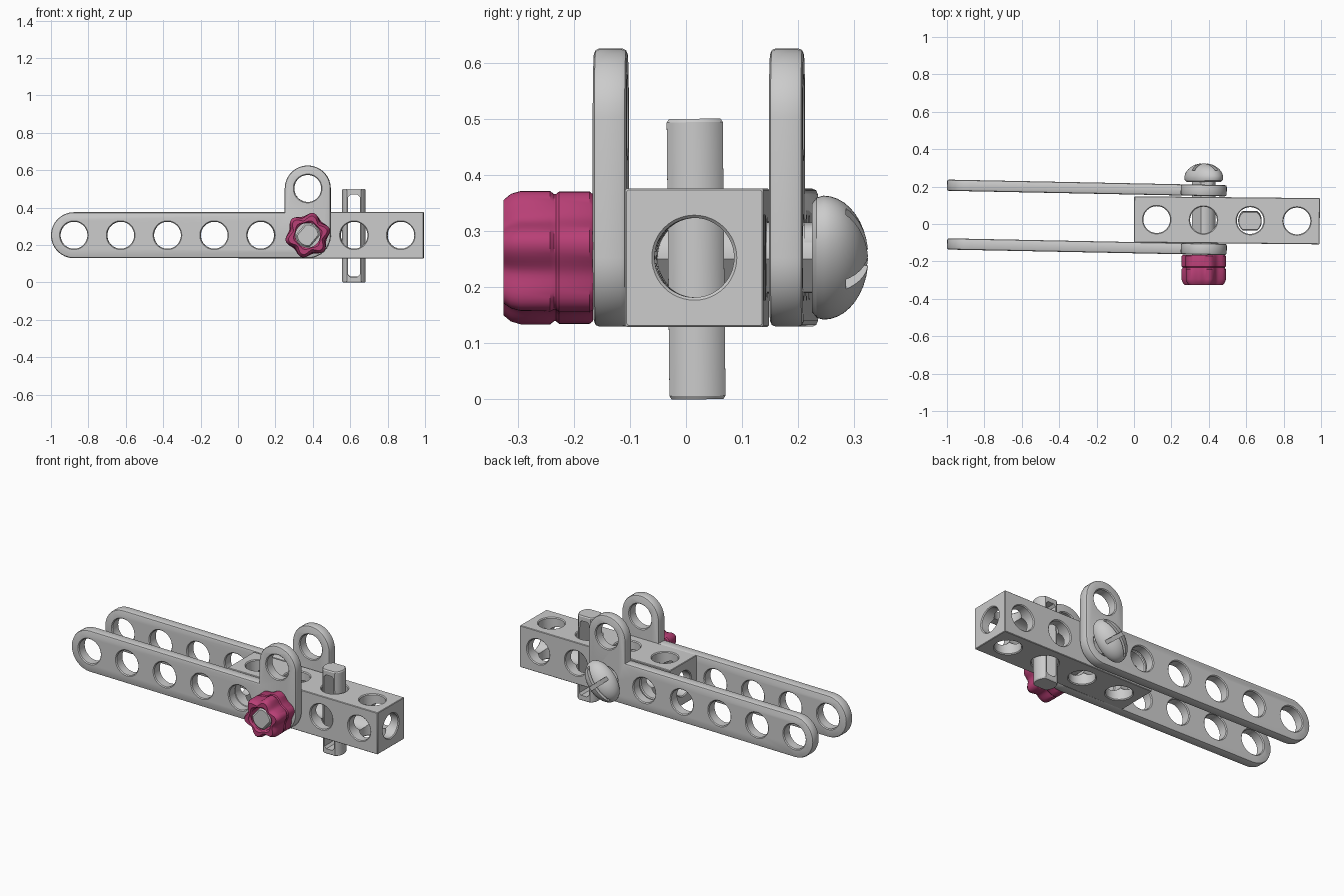
import bpy, bmesh
from math import sin, cos, pi, radians
from mathutils import Matrix, Vector

if "Cube" in bpy.data.objects:
    bpy.data.objects.remove(bpy.data.objects["Cube"])

ZC = 0.2525                 # height of the main hole row
YC = 0.022                  # middle of the assembly in y
XS = [-0.877 + 0.25 * i for i in range(6)]
BX = XS[5]                  # bolt position in x
AXES = {'X': lambda u, v, w: (w, u, v),
        'Y': lambda u, v, w: (u, w, v),
        'Z': lambda u, v, w: (u, v, w)}


def loft(bm, rings, axis, at=(0, 0, 0), closed=False):
    """Skin rings of (u, v) points placed at depth w along an axis."""
    rows = [[bm.verts.new(Vector(AXES[axis](u, v, w)) + Vector(at)) for u, v in ring]
            for ring, w in rings]
    n = len(rows[0])
    pairs = list(zip(rows, rows[1:])) + ([(rows[-1], rows[0])] if closed else [])
    for a, b in pairs:
        for i in range(n):
            j = (i + 1) % n
            bm.faces.new((a[i], a[j], b[j], b[i]))
    if not closed:
        bm.faces.new(rows[0])
        bm.faces.new(rows[-1])


def finish(bm, name):
    bmesh.ops.recalc_face_normals(bm, faces=bm.faces)
    me = bpy.data.meshes.new(name)
    bm.to_mesh(me)
    bm.free()
    ob = bpy.data.objects.new(name, me)
    bpy.context.collection.objects.link(ob)
    return ob


def solid(name, rings, axis, at=(0, 0, 0), closed=False):
    bm = bmesh.new()
    loft(bm, rings, axis, at, closed)
    return finish(bm, name)


def activate(ob):
    bpy.ops.object.select_all(action='DESELECT')
    ob.select_set(True)
    bpy.context.view_layer.objects.active = ob


def cut(ob, cutter):
    activate(ob)
    mod = ob.modifiers.new("cut", 'BOOLEAN')
    mod.operation, mod.solver, mod.object = 'DIFFERENCE', 'EXACT', cutter
    bpy.ops.object.modifier_apply(modifier=mod.name)
    bpy.data.objects.remove(cutter)


def smooth(ob):
    activate(ob)
    bpy.ops.object.shade_smooth_by_angle(angle=radians(30))


def turn(ob, angle, axis, pivot):
    p = Vector(pivot)
    ob.matrix_world = (Matrix.Translation(p) @ Matrix.Rotation(angle, 4, axis)
                       @ Matrix.Translation(-p) @ ob.matrix_world)


def circle(r, n=48):
    return [(r * cos(2 * pi * i / n), r * sin(2 * pi * i / n)) for i in range(n)]


def rect(a, b, c=0.003):
    return [(a, -b + c), (a, b - c), (a - c, b), (-a + c, b),
            (-a, b - c), (-a, -b + c), (-a + c, -b), (a - c, -b)]


def drills(points, axis, half, r=0.072, c=0.005):
    """Through-hole cutters with countersunk mouths."""
    bm = bmesh.new()
    for p in points:
        loft(bm, [(circle(r + c + .01), -half - .01), (circle(r), -half + c),
                  (circle(r), half - c), (circle(r + c + .01), half + .01)], axis, p)
    return finish(bm, "hole_cutter")


# side arms: long strap with an upright lug
def arm_outline(r, n=16):
    pts = []
    for cx, cz, a0, a1 in ((XS[0], ZC, 90, 270), (BX, ZC, 270, 360), (BX, ZC + .25, 0, 180)):
        for i in range(n + 1):
            a = radians(a0 + (a1 - a0) * i / n)
            pts.append((cx + r * cos(a), cz + r * sin(a)))
    return pts + [(BX - r, ZC + r)]


R, C, T = 0.123, 0.01, 0.03
for name, y in (("front_arm", -0.134), ("back_arm", 0.18)):
    arm = solid(name, [(arm_outline(R - C), -T), (arm_outline(R - C * .3), -T + C * .3),
                       (arm_outline(R), -T + C), (arm_outline(R), T - C),
                       (arm_outline(R - C * .3), T - C * .3), (arm_outline(R - C), T)],
                'Y', (0, y, 0))
    holes = [(x, y, ZC) for x in XS] + [(BX, y, ZC + .25)]
    cut(arm, drills(holes, 'Y', T))
    smooth(arm)
    turn(arm, -0.02, 'Z', (BX, y, 0))

# square beam drilled along all three axes
H = 0.1235
mid = (0.4965, YC - .001, ZC)
beam = solid("drilled_beam", [(rect(H - .003, H - .003), -.4965), (rect(H, H), -.4935),
                              (rect(H, H), .4935), (rect(H - .003, H - .003), .4965)], 'X', mid)
spots = [(mid[0] + .25 * (i - 1.5), mid[1], ZC) for i in range(4)]
cut(beam, drills(spots, 'Y', H, 0.0721))
cut(beam, drills(spots, 'Z', H, 0.0715))
cut(beam, drills([mid], 'X', .4965, 0.0708))
smooth(beam)
turn(beam, -0.01, 'Z', (BX, YC, 0))


# round bar with two flats
def flatted(r, flat):
    return [(u, max(-flat, min(flat, v))) for u, v in circle(r)]


# slotted vertical pin
PX, PY = 0.62, 0.018
pin = solid("slotted_pin", [(flatted(.059, .046), 0), (flatted(.063, .05), .006),
                            (flatted(.063, .05), .494), (flatted(.059, .046), .5)], 'Z', (PX, PY, 0))
cut(pin, solid("slot_cutter", [(rect(.031, .22, .012), -.1), (rect(.031, .22, .012), .1)],
               'Y', (PX, PY, .25)))
smooth(pin)
turn(pin, 0.01, 'X', (PX, PY, .25))

# cross bolt shaft, flats slanted
bolt_at = (BX, 0, ZC)
TILT = -radians(50)
shaft = solid("bolt_shaft", [(flatted(.055, .042), -.315), (flatted(.063, .05), -.307),
                             (flatted(.063, .05), .25)], 'Y', bolt_at)
smooth(shaft)
turn(shaft, TILT, 'Y', bolt_at)


# bolt head: oval dome with crossed slots on a short neck
def oval(s):
    return [(u * .125 * s, v * .086 * s) for u, v in circle(1)]


dome = [(oval(.55), .21), (oval(.55), .225), (oval(.88), .225), (oval(.97), .233)]
dome += [(oval(max(cos(t), .03)), .245 + .08 * sin(t)) for t in [pi / 2 * i / 10 for i in range(11)]]
head = solid("bolt_head", dome, 'Y', bolt_at)
for a, b in ((.011, .2), (.2, .009)):
    cut(head, solid("slot_cutter", [(rect(a, b), .285), (rect(a, b), .4)], 'Y', bolt_at))
smooth(head)
turn(head, TILT, 'Y', bolt_at)


# six-lobed knob in two tiers with a bore
def lobes(r, depth, n=96):
    pts = []
    for i in range(n):
        a = 2 * pi * i / n
        q = r - depth * (.5 - .5 * cos(6 * (a - radians(15))))
        pts.append((q * cos(a), q * sin(a)))
    return pts


tiers = [(.116, .016, -.166), (.121, .018, -.172), (.121, .018, -.226), (.116, .018, -.232),
         (.116, .018, -.235), (.122, .023, -.242), (.122, .026, -.295), (.117, .027, -.312),
         (.106, .026, -.325), (.078, .008, -.325)]
knob = solid("lobed_knob", [(lobes(r, d), y) for r, d, y in tiers]
             + [(circle(.066, 96), -.315), (circle(.066, 96), -.166)], 'Y', bolt_at, closed=True)
smooth(knob)
pink = bpy.data.materials.new("pink")
pink.diffuse_color = (0.48, 0.05, 0.18, 1)
pink.use_nodes = True
pink.node_tree.nodes["Principled BSDF"].inputs["Base Color"].default_value = pink.diffuse_color
knob.data.materials.append(pink)
